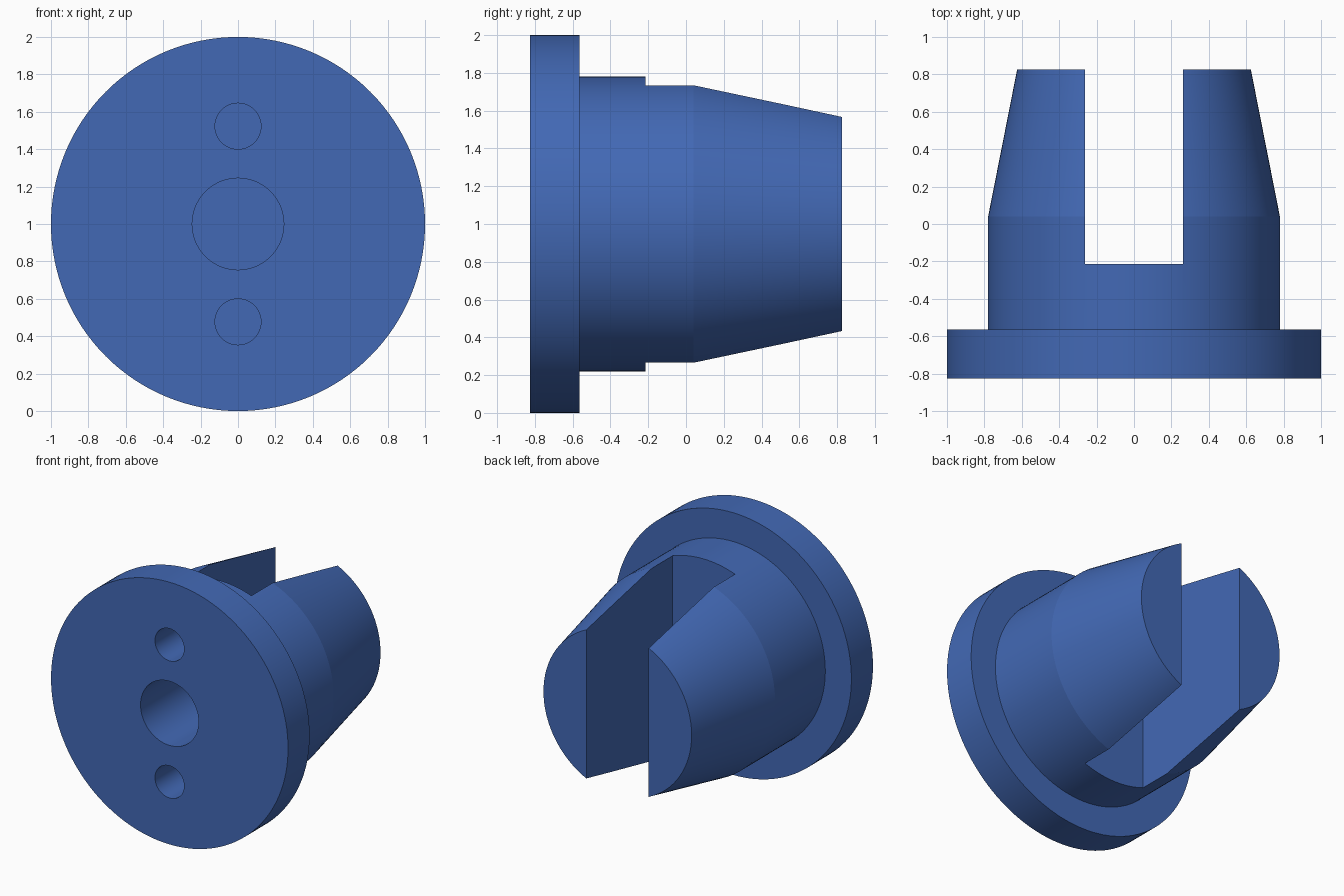
import bpy, bmesh, math
from mathutils import Matrix, Vector

if "Cube" in bpy.data.objects:
    bpy.data.objects.remove(bpy.data.objects["Cube"])

blue = bpy.data.materials.new("blue plastic")
blue.diffuse_color = (0.055, 0.14, 0.46, 1)
blue.use_nodes = True
blue.node_tree.nodes["Principled BSDF"].inputs["Base Color"].default_value = blue.diffuse_color


def lathe(name, profile, z=1.0, sides=128):
    """Closed solid turned about the y axis from (radius, y) points."""
    bm = bmesh.new()
    rings = []
    for r, y in profile:
        rings.append([bm.verts.new((r * math.cos(a), y, z + r * math.sin(a)))
                      for a in (2 * math.pi * i / sides for i in range(sides))])
    for a, b in zip(rings, rings[1:]):
        for i in range(sides):
            j = (i + 1) % sides
            bm.faces.new((a[i], a[j], b[j], b[i]))
    bm.faces.new(rings[0])
    bm.faces.new(rings[-1])
    return finish(name, bm)


def box(name, lo, hi):
    bm = bmesh.new()
    bmesh.ops.create_cube(bm, size=1)
    lo, hi = Vector(lo), Vector(hi)
    bm.transform(Matrix.Translation((lo + hi) / 2) @ Matrix.Diagonal((*(hi - lo), 1)))
    return finish(name, bm)


def finish(name, bm):
    bmesh.ops.recalc_face_normals(bm, faces=bm.faces)
    mesh = bpy.data.meshes.new(name)
    bm.to_mesh(mesh)
    bm.free()
    mesh.materials.append(blue)
    obj = bpy.data.objects.new(name, mesh)
    bpy.context.collection.objects.link(obj)
    return obj


# Flanged body: wide disc, straight barrel, tapered nose
body = lathe("flanged_plug", [(1.0, -0.825), (1.0, -0.565), (0.78, -0.565),
                              (0.78, 0.04), (0.625, 0.825)])

# Slot through the barrel and three blind holes in the disc face
cutters = [box("slot_cutter", (-0.263, -0.215, -0.5), (0.263, 1.2, 2.5)),
           lathe("centre_hole_cutter", [(0.245, -1.0), (0.245, -0.265)], 1.0, 64)]
for side in (-1, 1):
    cutters.append(lathe("small_hole_cutter", [(0.123, -1.0), (0.123, -0.265)],
                         1.0 + side * 0.523, 48))

for cutter in cutters:
    cutter.hide_render = True
    cutter.hide_set(True)
    mod = body.modifiers.new(cutter.name, 'BOOLEAN')
    mod.operation = 'DIFFERENCE'
    mod.solver = 'EXACT'
    mod.object = cutter

# Apply the cuts, drop the helpers, then smooth the round walls
bpy.context.view_layer.objects.active = body
body.select_set(True)
for mod in list(body.modifiers):
    bpy.ops.object.modifier_apply(modifier=mod.name)
for cutter in cutters:
    bpy.data.objects.remove(cutter)
bpy.ops.object.shade_smooth_by_angle(angle=math.radians(10))
